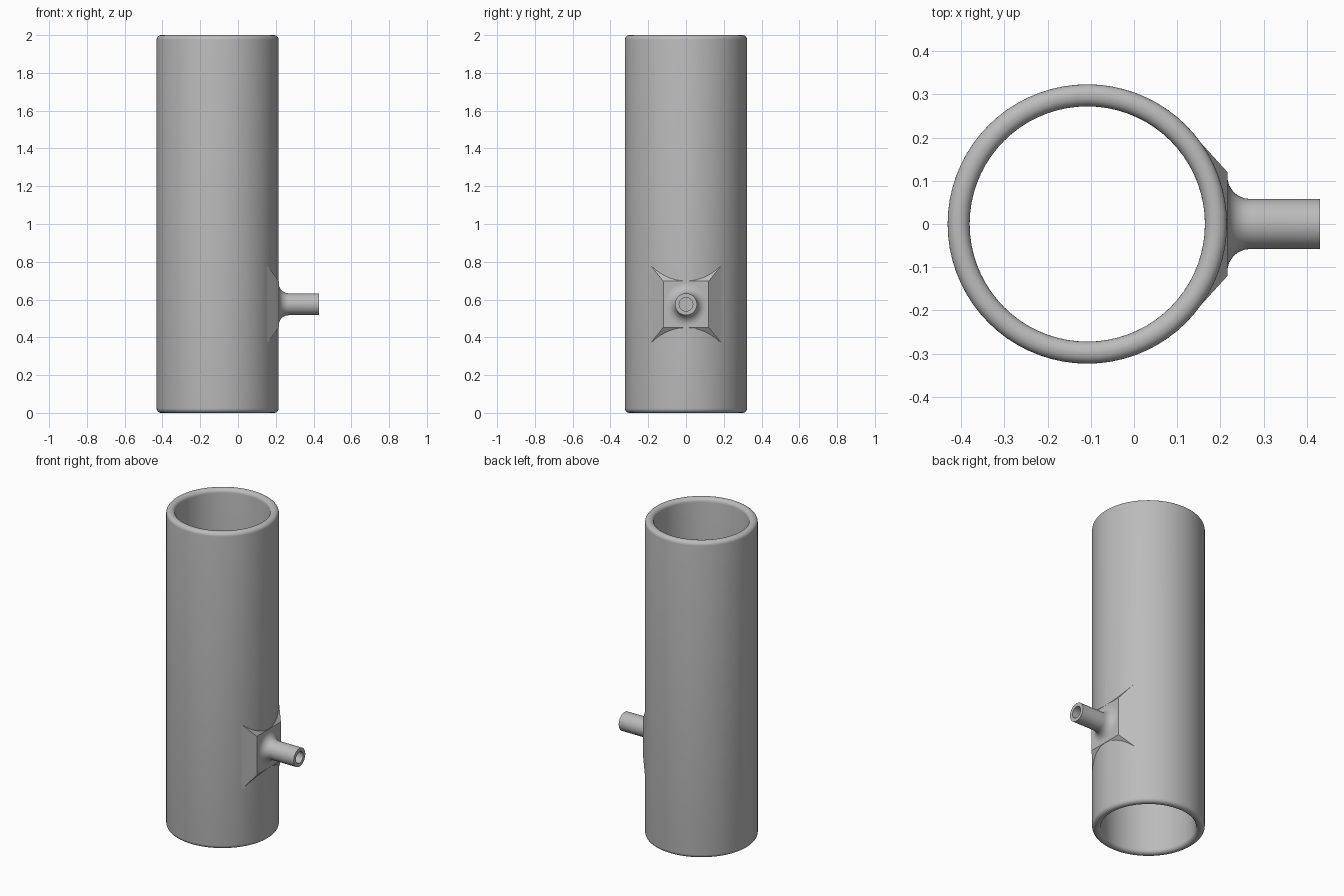
import bpy, bmesh
from math import sin, cos, pi, radians
from mathutils import Matrix

if "Cube" in bpy.data.objects:
    bpy.data.objects.remove(bpy.data.objects["Cube"], do_unlink=True)

AXIS_X, R_OUT, R_IN, HEIGHT = -0.108, 0.323, 0.272, 2.0
PORT_Z, PORT_R, PORT_BORE, PORT_END = 0.575, 0.058, 0.036, 0.43
PAD_X = 0.216

grey = bpy.data.materials.new("plain grey")
grey.use_nodes = True
grey.diffuse_color = (0.5, 0.5, 0.5, 1)
grey.node_tree.nodes["Principled BSDF"].inputs["Base Color"].default_value = (0.5, 0.5, 0.5, 1)


def make_object(name, bm):
    bmesh.ops.recalc_face_normals(bm, faces=bm.faces)
    mesh = bpy.data.meshes.new(name)
    bm.to_mesh(mesh)
    bm.free()
    mesh.materials.append(grey)
    obj = bpy.data.objects.new(name, mesh)
    bpy.context.collection.objects.link(obj)
    return obj


def revolve(name, profile, matrix, steps):
    """Spin a closed (radius, height) profile about z, then place it."""
    bm = bmesh.new()
    rings = []
    for i in range(steps):
        a = 2 * pi * i / steps
        rings.append([bm.verts.new((r * cos(a), r * sin(a), h)) for r, h in profile])
    n = len(profile)
    for i in range(steps):
        a, b = rings[i], rings[(i + 1) % steps]
        for j in range(n):
            k = (j + 1) % n
            bm.faces.new((a[j], b[j], b[k], a[k]))
    bmesh.ops.transform(bm, matrix=matrix, verts=bm.verts)
    return make_object(name, bm)


def cylinder(name, radius, depth, matrix, steps):
    bm = bmesh.new()
    bmesh.ops.create_cone(bm, cap_ends=True, segments=steps, radius1=radius,
                          radius2=radius, depth=depth, matrix=matrix)
    obj = make_object(name, bm)
    obj.hide_render = True
    return obj


def cut(obj, cutter):
    mod = obj.modifiers.new("cut", "BOOLEAN")
    mod.operation, mod.solver, mod.object = "DIFFERENCE", "EXACT", cutter
    bpy.context.view_layer.update()
    result = obj.evaluated_get(bpy.context.evaluated_depsgraph_get())
    mesh = bpy.data.meshes.new_from_object(result)
    obj.modifiers.clear()
    obj.data = mesh


def arc(cr, ch, radius, start, end, steps=6):
    angles = [radians(start + (end - start) * i / steps) for i in range(steps + 1)]
    return [(cr + radius * cos(a), ch + radius * sin(a)) for a in angles]


# Main tube with rounded rims
rim = 0.024
wall = (arc(R_OUT - rim, rim, rim, -90, 0) + arc(R_OUT - rim, HEIGHT - rim, rim, 0, 90)
        + arc(R_IN + rim, HEIGHT - rim, rim, 90, 180) + arc(R_IN + rim, rim, rim, 180, 270))
tube = revolve("main_tube", wall, Matrix.Translation((AXIS_X, 0, 0)), 72)

# Tapered flat pad that blends the side port into the tube
bm = bmesh.new()
bmesh.ops.create_cube(bm, size=2)
for v in bm.verts:
    front = v.co.x > 0
    v.co.x = PAD_X if front else 0.13
    v.co.y *= 0.12 if front else 0.215
    v.co.z = PORT_Z + v.co.z * (0.122 if front else 0.24)
pad = make_object("port_pad", bm)

# Side port with a flared root
along_x = Matrix.Translation((0, 0, PORT_Z)) @ Matrix.Rotation(pi / 2, 4, "Y")
flare = 0.052
port_profile = ([(PORT_BORE, 0.2), (PORT_R + flare, 0.2)]
                + arc(PORT_R + flare, PAD_X + flare, flare, 270, 180, 8)
                + [(PORT_R, PORT_END), (PORT_BORE, PORT_END)])
port = revolve("side_port", port_profile, along_x, 40)

# Keep the pad out of the main bore and open the port into the tube
bore = cylinder("bore_cutter", 0.29, 1.5, Matrix.Translation((AXIS_X, 0, PORT_Z)), 72)
drill = cylinder("drill_cutter", PORT_BORE, 0.3,
                 Matrix.Translation((0.2, 0, 0)) @ along_x, 40)
cut(pad, bore)
for part in (tube, pad):
    cut(part, drill)
for helper in (bore, drill):
    bpy.data.objects.remove(helper, do_unlink=True)

# Smooth round surfaces, crisp edges
bpy.ops.object.select_all(action="DESELECT")
for part in (tube, pad, port):
    part.select_set(True)
bpy.context.view_layer.objects.active = tube
bpy.ops.object.shade_smooth_by_angle(angle=radians(30))
